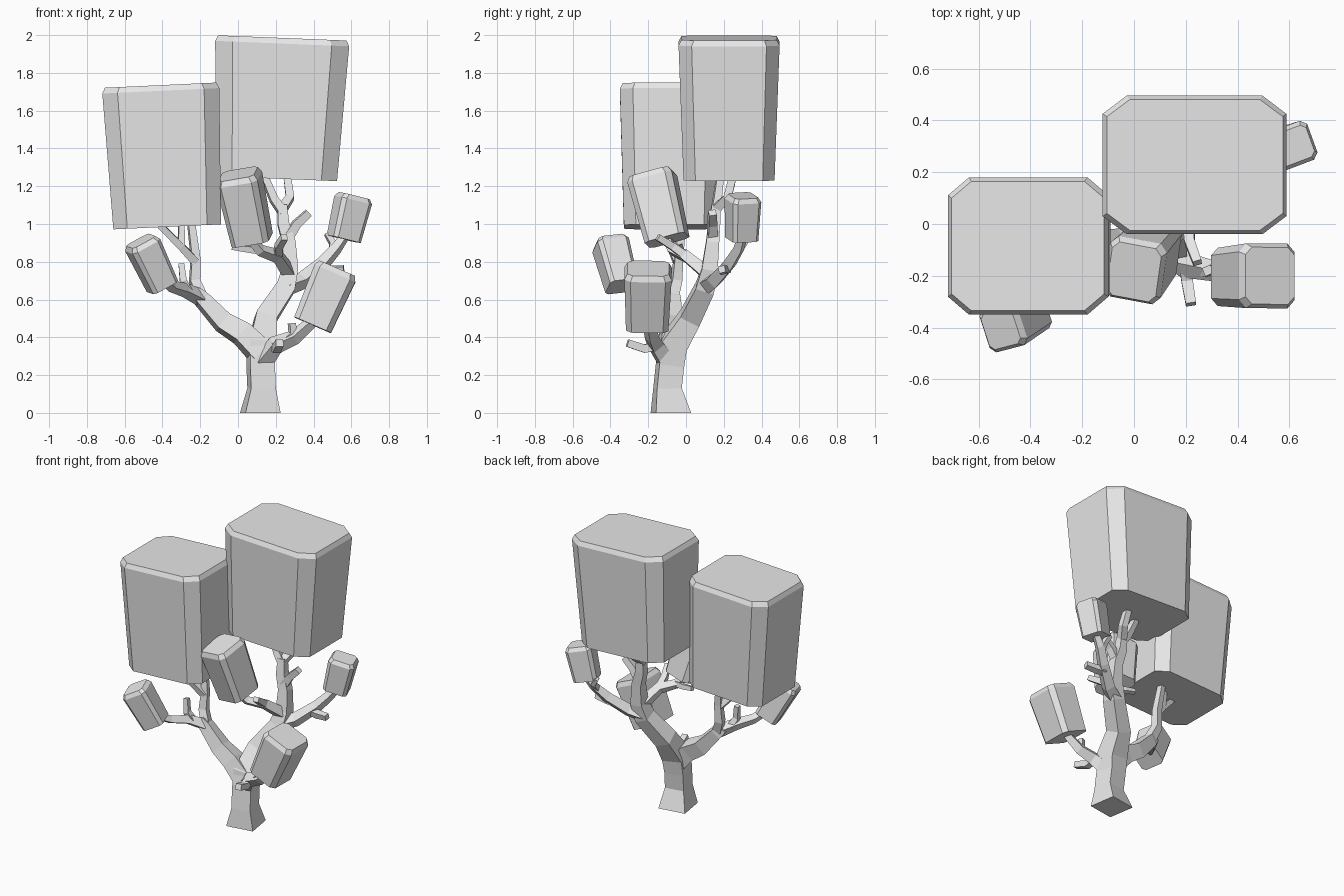
import bpy, bmesh, math
from mathutils import Vector, Matrix

cube = bpy.data.objects.get("Cube")
if cube:
    bpy.data.objects.remove(cube, do_unlink=True)

grey = bpy.data.materials.new("pale_grey")
grey.use_nodes = True
COLOUR = (0.8, 0.8, 0.8, 1)
grey.diffuse_color = COLOUR
grey.node_tree.nodes["Principled BSDF"].inputs["Base Color"].default_value = COLOUR


def loft(name, rings):
    """Skin a list of closed rings and cap both ends."""
    bm = bmesh.new()
    loops = [[bm.verts.new(p) for p in ring] for ring in rings]
    n = len(loops[0])
    for a, b in zip(loops, loops[1:]):
        for i in range(n):
            j = (i + 1) % n
            bm.faces.new((a[i], a[j], b[j], b[i]))
    bm.faces.new(loops[0][::-1])
    bm.faces.new(loops[-1])
    bmesh.ops.recalc_face_normals(bm, faces=bm.faces)
    mesh = bpy.data.meshes.new(name)
    bm.to_mesh(mesh)
    bm.free()
    mesh.materials.append(grey)
    obj = bpy.data.objects.new(name, mesh)
    bpy.context.collection.objects.link(obj)
    return obj


def limb(name, points, start, end, radii=None, level_base=False):
    """Four-sided tapering branch along a path."""
    pts = [Vector(p) for p in points]
    last = len(pts) - 1
    side = Vector((math.cos(math.radians(9)), math.sin(math.radians(9)), 0))
    rings = []
    for i, p in enumerate(pts):
        before = (p - pts[i - 1]).normalized() if i else Vector()
        after = (pts[i + 1] - p).normalized() if i < last else Vector()
        t = (before + after).normalized()
        if level_base and i == 0:
            t = Vector((0, 0, 1))
        side = (side - t * side.dot(t)).normalized()
        other = t.cross(side)
        r = radii[i] if radii else start + (end - start) * i / last
        rings.append([p + side * sx * r + other * sy * r
                      for sx, sy in ((-1, -1), (1, -1), (1, 1), (-1, 1))])
    return loft(name, rings)


def crown(name, bottom, top, width, depth, yaw=0, taper=0.9, rim=0.03, inset=0.015):
    """Tapered leaf block with cut corners and a bevelled top rim."""
    bottom, top = Vector(bottom), Vector(top)
    up = (top - bottom).normalized()
    x = Vector((math.cos(math.radians(yaw)), math.sin(math.radians(yaw)), 0))
    x = (x - up * x.dot(up)).normalized()
    y = up.cross(x)
    k = 0.74
    octagon = ((-k, -1), (k, -1), (1, -k), (1, k), (k, 1), (-k, 1), (-1, k), (-1, -k))

    def ring(centre, w, d):
        return [centre + x * a * w / 2 + y * b * d / 2 for a, b in octagon]

    return loft(name, [ring(bottom, width * taper, depth * taper),
                       ring(top - up * rim, width, depth),
                       ring(top, width - 2 * inset, depth - 2 * inset)])


# Trunk and its main rising limb
limb("trunk", [(.118, -.08, 0), (.125, -.098, .13), (.12, -.085, .25), (.125, -.07, .36),
               (.145, .02, .5), (.25, .1, .66), (.275, .125, .76), (.27, .14, .9),
               (.24, .15, 1.0), (.235, .16, 1.1)],
     0, 0, radii=[.094, .066, .066, .07, .056, .05, .042, .034, .03, .024], level_base=True)
limb("upper_right_twig", [(.265, .14, .93), (.31, .14, 1.0), (.375, .14, 1.06)], .026, .02)
limb("upper_left_twig", [(.24, .155, 1.06), (.19, .165, 1.13), (.14, .18, 1.25)], .024, .018)
limb("upper_back_twig", [(.235, .16, 1.08), (.275, .22, 1.14), (.26, .25, 1.26)], .024, .02)

# Limb carrying the left-hand blocks
limb("left_limb", [(.12, -.085, .32), (.02, -.082, .42), (-.08, -.075, .48),
                   (-.19, -.075, .6), (-.23, -.085, .64)], .06, .03,
     radii=[.062, .055, .048, .038, .03])
limb("left_upright", [(-.19, -.075, .6), (-.23, -.05, .7), (-.225, -.04, .82), (-.25, -.02, 1.02)],
     .03, .018)
limb("left_upright_twig", [(-.225, -.045, .8), (-.3, -.08, .88), (-.42, -.12, 1.0)], .022, .016)
limb("left_inner_twig", [(-.3, -.08, .88), (-.3, -.06, 1.0)], .018, .015)
limb("left_low_branch", [(-.2, -.08, .61), (-.28, -.15, .65), (-.35, -.25, .67), (-.41, -.35, .72)],
     .032, .018)
limb("left_low_twig", [(-.26, -.13, .64), (-.29, -.15, .7), (-.3, -.14, .79)], .022, .015)

# Branches from the rising limb
limb("centre_branch", [(.27, .11, .74), (.21, .0, .83), (.12, -.07, .86), (.06, -.1, .93)], .032, .018)
limb("centre_twig", [(.21, .0, .83), (.215, -.07, .88), (.245, -.15, .93)], .022, .017)
limb("centre_left_twig", [(.12, -.07, .86), (.04, -.04, .87), (-.03, -.03, .88)], .018, .014)
limb("right_branch", [(.25, .1, .67), (.34, .15, .7), (.45, .23, .79), (.52, .28, .87), (.57, .3, .94)],
     .038, .018)
limb("right_twig", [(.42, .21, .76), (.48, .2, .755), (.56, .19, .76)], .024, .018)
limb("right_back_twig", [(.5, .27, .85), (.5, .31, .9), (.47, .32, .95)], .018, .014)

# Low front branch
limb("front_branch", [(.13, -.1, .27), (.2, -.16, .36), (.3, -.18, .4), (.4, -.2, .49)], .042, .022)
limb("front_twig", [(.2, -.16, .355), (.205, -.22, .34), (.22, -.31, .37)], .024, .02)
limb("front_up_twig", [(.25, -.17, .38), (.29, -.18, .42), (.285, -.18, .475)], .022, .017)

# Leaf blocks
crown("tall_right_crown", (.205, .228, 1.24), (.235, .228, 1.985), .71, .535)
crown("tall_left_crown", (-.375, -.085, .985), (-.41, -.085, 1.735), .62, .53, taper=.92)
crown("centre_crown", (.075, -.1, .915), (0, -.185, 1.265), .225, .245, yaw=-8)
crown("low_left_crown", (-.4, -.34, .67), (-.515, -.405, .91), .17, .175, yaw=18, rim=.025)
crown("small_right_crown", (.56, .295, .92), (.615, .302, 1.15), .175, .16, yaw=20, rim=.025)
crown("front_right_crown", (.395, -.205, .465), (.525, -.2, .765), .235, .25, yaw=0)
